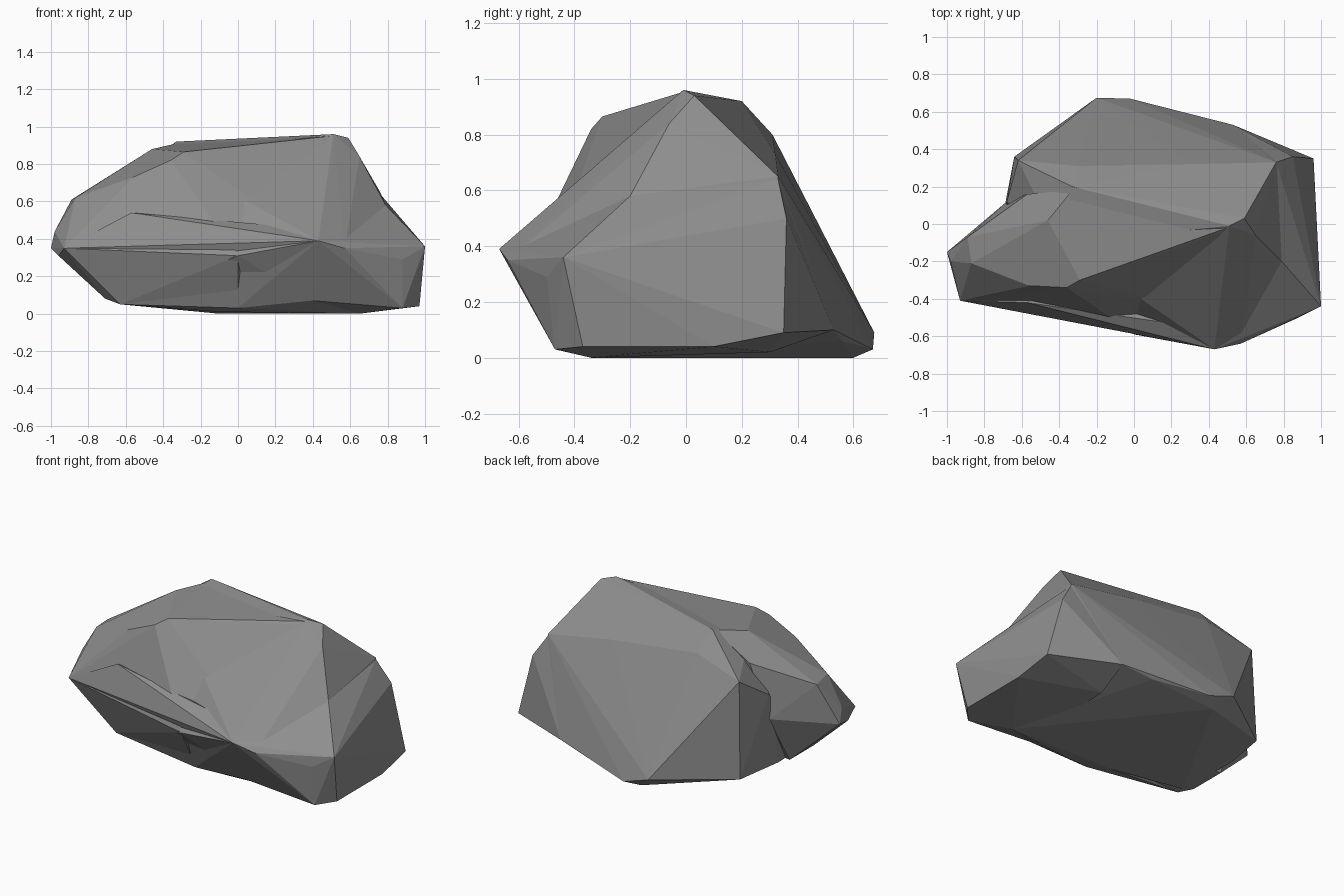
import bpy, bmesh

stone = bpy.data.materials.new("dark_stone")
stone.diffuse_color = (.27, .27, .27, 1)

def hull_stone(name, points):
    """Faceted stone: convex skin around a few corner points."""
    bm = bmesh.new()
    for p in points:
        bm.verts.new(p)
    res = bmesh.ops.convex_hull(bm, input=bm.verts[:])
    inner = {e for e in res["geom_interior"] + res["geom_unused"]
             if isinstance(e, bmesh.types.BMVert)}
    bmesh.ops.delete(bm, geom=list(inner), context='VERTS')
    bmesh.ops.recalc_face_normals(bm, faces=bm.faces[:])
    me = bpy.data.meshes.new(name)
    bm.to_mesh(me)
    bm.free()
    me.materials.append(stone)
    ob = bpy.data.objects.new(name, me)
    bpy.context.collection.objects.link(ob)
    return ob

# Main body: peak, sloping back and flat base
body = hull_stone("boulder", [
    (.51, -.01, .96), (.59, .03, .94), (.65, -.06, .84),
    (-.33, .2, .92), (-.3, .31, .80), (.3, .32, .73), (.76, .33, .65),
    (-.62, .34, .71), (.79, -.2, .58), (.85, .34, .2), (.85, -.4, .2),
    (.43, -.67, .39), (.57, -.64, .35), (0, -.59, .31),
    (-.2, .675, .09), (-.02, .67, .03), (.33, .56, .06), (.53, .53, .1),
    (-.46, .48, .14), (-.64, .36, .09), (-.1, .6, 0), (.65, -.34, 0),
    (-.1, -.34, .01), (.4, -.48, .07), (-.63, -.3, .05), (-.7, .05, .1),
    (-.68, .12, .56), (-.4, -.1, .85),
])

# Right foot: wall that flares out below the peak
foot = hull_stone("right_foot", [
    (.85, .36, .5), (.96, .35, .09), (.97, .1, .04), (.82, .2, .56), (.79, -.2, .58),
    (1, -.44, .36), (.88, -.5, .29), (.97, -.37, .04), (.88, -.47, .03),
    (.43, -.67, .39), (.57, -.64, .35), (.4, -.48, .07), (.65, -.34, 0),
    (.53, .53, .1), (.5, .3, .02), (.4, .32, .66), (.76, .33, .64),
])

# Left shoulder: nose, front ridge and undercut
shoulder = hull_stone("left_shoulder", [
    (-1, -.15, .35), (-.98, -.2, .44), (-.93, -.41, .35), (-.96, -.29, .31),
    (-.89, -.07, .61), (-.87, -.21, .62), (-.56, -.33, .73), (-.36, -.34, .82),
    (-.29, -.3, .865), (-.46, .02, .88), (-.33, .18, .91), (.5, -.02, .95),
    (-.57, .16, .75), (-.68, .12, .4), (-.87, -.15, .23), (-.71, -.05, .08),
    (-.63, -.35, .05), (-.71, -.3, .08), (0, -.585, .31), (.3, -.45, .45),
    (0, -.43, .03), (.2, -.2, .1), (.46, -.05, .93),
])

# Lower front: long undercut face below the crest
skirt = hull_stone("front_skirt", [
    (-.93, -.41, .35), (.43, -.67, .39), (.57, -.64, .35), (-.57, -.42, .54),
    (-.63, -.35, .05), (.4, -.48, .07), (0, -.44, .03), (.65, -.34, 0),
    (-.1, -.34, .01), (.33, -.55, .46), (0, 0, .3),
])

# Fuse all into one rock
bpy.context.view_layer.objects.active = body
body.select_set(True)
for part in (foot, shoulder, skirt):
    mod = body.modifiers.new("fuse", 'BOOLEAN')
    mod.operation = 'UNION'
    mod.solver = 'EXACT'
    mod.object = part
    bpy.ops.object.modifier_apply(modifier=mod.name)
    bpy.data.objects.remove(part, do_unlink=True)
